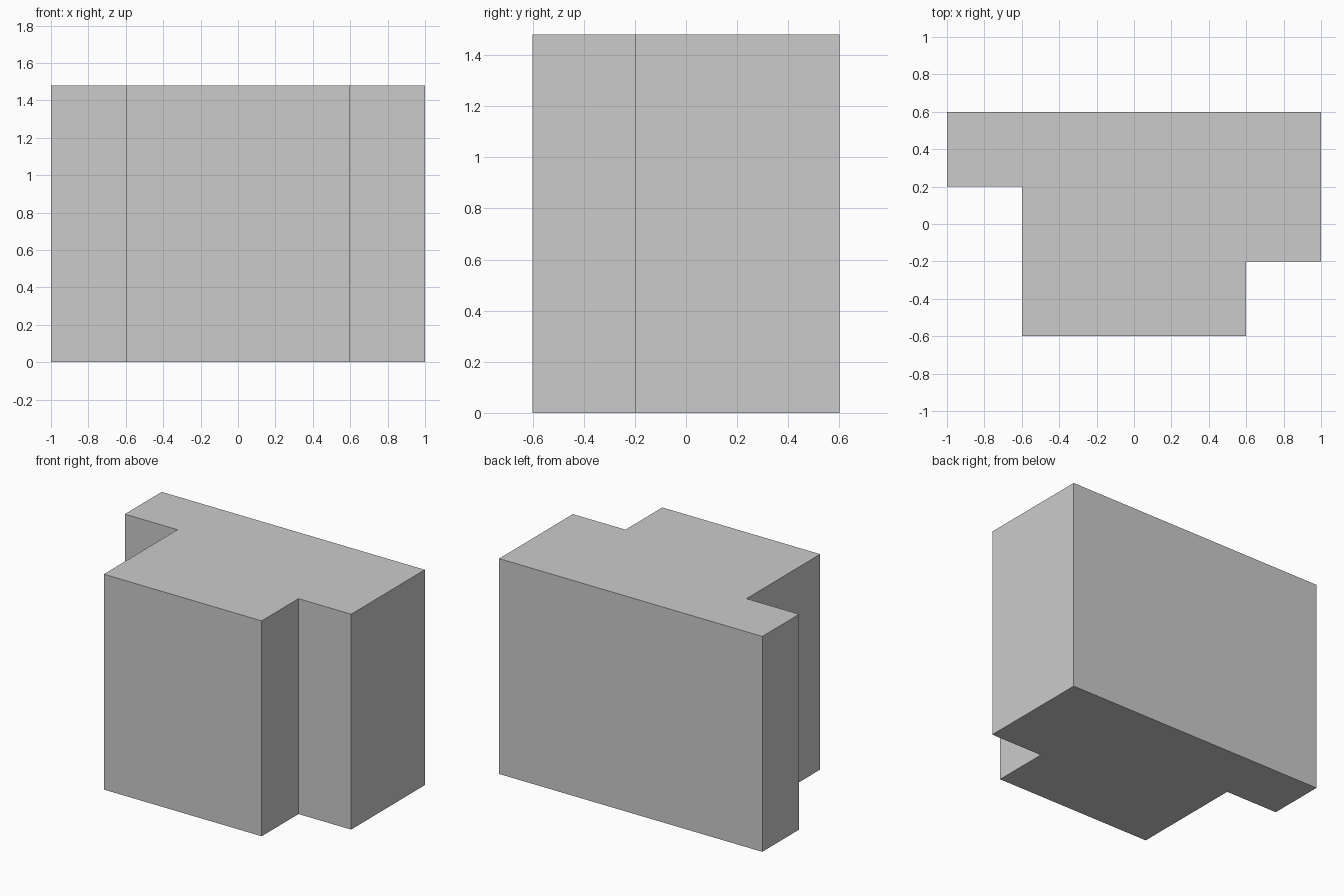
import bpy, bmesh

if "Cube" in bpy.data.objects:
    bpy.data.objects.remove(bpy.data.objects["Cube"])

HEIGHT = 1.48


def prism(name, outline):
    """Extrude a counter-clockwise floor outline straight up to HEIGHT."""
    bm = bmesh.new()
    base = bm.faces.new([bm.verts.new((x, y, 0)) for x, y in outline])
    top = bmesh.ops.extrude_face_region(bm, geom=[base], use_keep_orig=True)["geom"]
    verts = [g for g in top if isinstance(g, bmesh.types.BMVert)]
    bmesh.ops.translate(bm, verts=verts, vec=(0, 0, HEIGHT))
    bmesh.ops.recalc_face_normals(bm, faces=bm.faces[:])
    mesh = bpy.data.meshes.new(name)
    bm.to_mesh(mesh)
    bm.free()
    obj = bpy.data.objects.new(name, mesh)
    bpy.context.collection.objects.link(obj)
    return obj


# L-shaped rear block: full-width back slab with a leg on the right
prism("rear_block", [(-1, 0.2), (0.6, 0.2), (0.6, -0.2),
                     (1, -0.2), (1, 0.6), (-1, 0.6)])

# Front block nested in the corner of the L
prism("front_block", [(-0.6, -0.6), (0.6, -0.6), (0.6, 0.2), (-0.6, 0.2)])
